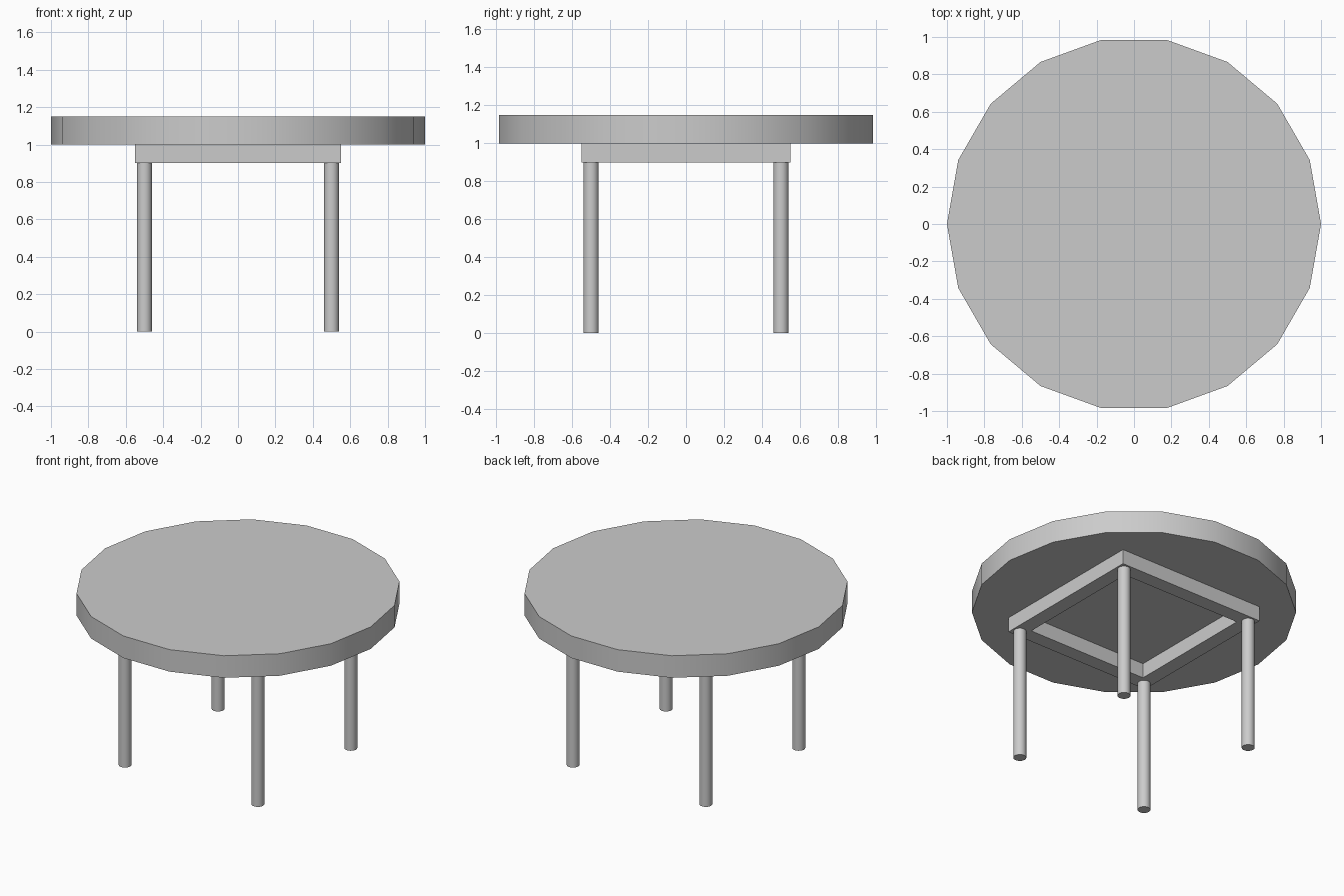
import bpy
import bmesh
from math import radians

if "Cube" in bpy.data.objects:
    bpy.data.objects.remove(bpy.data.objects["Cube"])

TOP_RADIUS, TOP_Z, TOP_THICK = 1.0, 1.0, 0.15
FRAME_OUT, FRAME_IN, FRAME_Z = 0.55, 0.45, 0.9
LEG_POS, LEG_RADIUS, SIDES = 0.5, 0.04, 18


def add_disc(name, x, y, z0, z1, radius):
    """Upright cylinder with a corner on +x and smoothed sides."""
    bpy.ops.mesh.primitive_cylinder_add(
        vertices=SIDES, radius=radius, depth=z1 - z0,
        location=(x, y, (z0 + z1) / 2), rotation=(0, 0, radians(90)))
    obj = bpy.context.object
    obj.name = name
    bpy.ops.object.shade_smooth_by_angle(angle=radians(30))
    return obj


def add_square_ring(name, outer, inner, z0, z1):
    """Square rail frame: a rectangular section carried round four corners."""
    bm = bmesh.new()
    section = [(outer, z0), (outer, z1), (inner, z1), (inner, z0)]
    corners = [(1, 1), (-1, 1), (-1, -1), (1, -1)]
    loops = [[bm.verts.new((cx * r, cy * r, z)) for r, z in section]
             for cx, cy in corners]
    for i in range(4):
        a, b = loops[i], loops[(i + 1) % 4]
        for j in range(4):
            k = (j + 1) % 4
            bm.faces.new((a[j], b[j], b[k], a[k]))
    bmesh.ops.recalc_face_normals(bm, faces=bm.faces)
    mesh = bpy.data.meshes.new(name)
    bm.to_mesh(mesh)
    bm.free()
    obj = bpy.data.objects.new(name, mesh)
    bpy.context.collection.objects.link(obj)
    return obj


# Round tabletop
add_disc("tabletop", 0, 0, TOP_Z, TOP_Z + TOP_THICK, TOP_RADIUS)

# Square apron frame under the top
add_square_ring("apron_frame", FRAME_OUT, FRAME_IN, FRAME_Z, TOP_Z)

# Four legs under the frame corners
for y_name, sy in (("front", -1), ("back", 1)):
    for x_name, sx in (("left", -1), ("right", 1)):
        add_disc(f"{y_name}_{x_name}_leg", sx * LEG_POS, sy * LEG_POS,
                 0, FRAME_Z, LEG_RADIUS)
